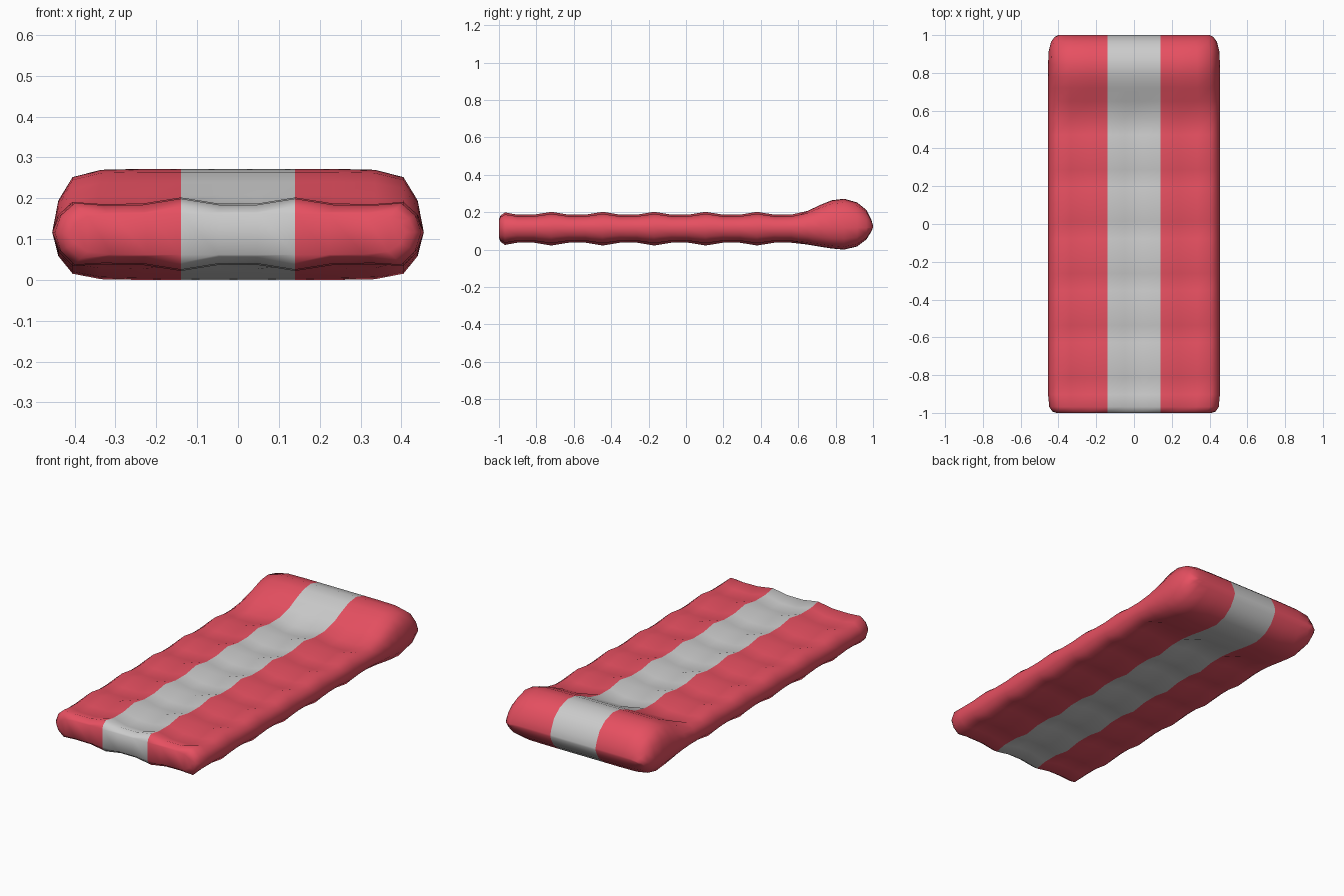
import bpy, bmesh

if "Cube" in bpy.data.objects:
    bpy.data.objects.remove(bpy.data.objects["Cube"])

MID = 0.12
# half cross-section columns: x, height factor, is it a valley column
half = [(0.047, 1, 1), (0.14, 1, 0), (0.235, 1, 1), (0.335, 0.985, 1),
        (0.405, 0.87, 0), (0.44, 0.50, 0)]
cols = [(-x, f, v) for x, f, v in reversed(half)] + half

# lengthwise rows: y, top, bottom, width scale, dimple state (None = plain)
rows = [(-1.0, 0.165, 0.065, 0.86, None), (-0.992, 0.185, 0.045, 0.93, 0),
        (-0.968, 0.202, 0.028, 0.98, 0)]
for k in range(6):
    crest = -0.72 + 0.275 * k
    rows += [(crest - 0.183, 0.205, 0.025, 1, 1), (crest - 0.092, 0.205, 0.025, 1, 1)]
    if k < 5:
        rows.append((crest, 0.205, 0.025, 1, 0))
# pillow
rows += [(0.65, 0.21, 0.03, 1, None), (0.72, 0.243, 0.018, 1, None),
         (0.78, 0.267, 0.009, 1, None), (0.845, 0.275, 0.003, 1, None),
         (0.915, 0.255, 0.02, 0.99, None), (0.965, 0.215, 0.058, 0.95, None),
         (0.99, 0.165, 0.098, 0.89, None), (1.0, 0.132, 0.122, 0.83, None)]


def width(x, w):
    # narrow only the side bands, so that the stripe stays straight
    s = 1 if x > 0 else -1
    return x if abs(x) < 0.2 else s * (0.14 + (abs(x) - 0.14) * w)


bm = bmesh.new()
rings = []
for y, top, bot, w, dip in rows:
    upper, lower = [], []
    for x, f, valley in cols:
        d = 0 if dip is None else (0, 0.015, 0.037)[valley + dip]
        px = width(x, w)
        upper.append(bm.verts.new((px, y, MID + f * (top - d - MID))))
        lower.append(bm.verts.new((px, y, MID + f * (bot + d - MID))))
    left = bm.verts.new((width(-0.455, w), y, MID))
    right = bm.verts.new((width(0.455, w), y, MID))
    rings.append([left] + upper + [right] + lower[::-1])

# skin between the rings
n = len(rings[0])
for a, b in zip(rings, rings[1:]):
    for i in range(n):
        j = (i + 1) % n
        bm.faces.new((a[i], a[j], b[j], b[i]))
# end caps, column by column
for r in (rings[0], rings[-1]):
    m = n // 2
    for i in range(m):
        quad = [r[i], r[i + 1], r[n - i - 1], r[-i]]
        bm.faces.new(list(dict.fromkeys(quad)))

# grey centre stripe
for f in bm.faces:
    f.smooth = True
    f.material_index = 1 if abs(f.calc_center_median().x) < 0.14 else 0
bmesh.ops.recalc_face_normals(bm, faces=bm.faces)

mesh = bpy.data.meshes.new("air_mattress")
bm.to_mesh(mesh)
bm.free()
for name, colour in (("red_vinyl", (0.80, 0.08, 0.12, 1)), ("grey_vinyl", (0.6, 0.6, 0.6, 1))):
    mat = bpy.data.materials.new(name)
    mat.diffuse_color = colour
    mat.use_nodes = True
    mat.node_tree.nodes["Principled BSDF"].inputs["Base Color"].default_value = mat.diffuse_color
    mesh.materials.append(mat)
obj = bpy.data.objects.new("air_mattress", mesh)
bpy.context.collection.objects.link(obj)
obj.location.z = -min(v.co.z for v in mesh.vertices)
